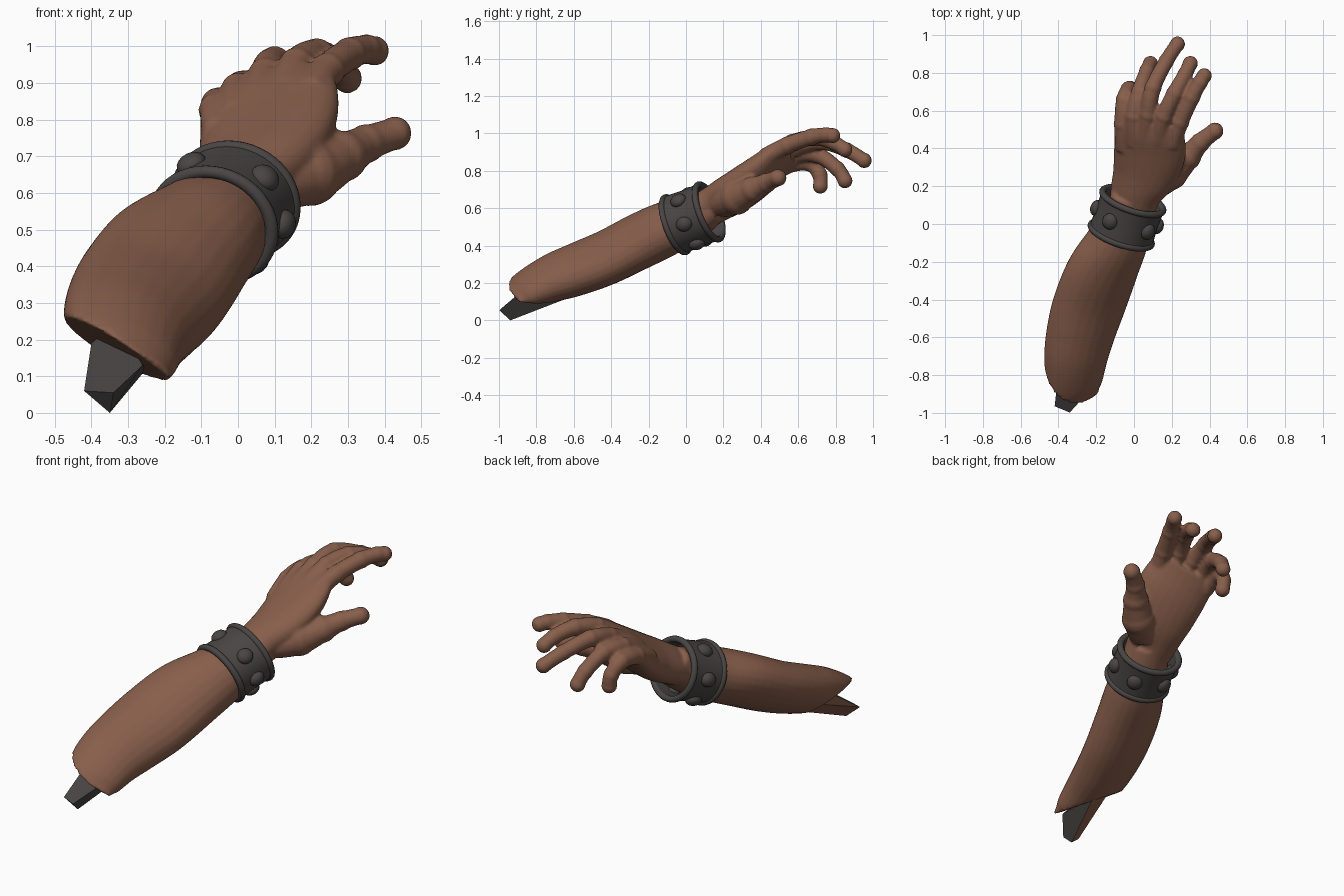
import bpy, bmesh, math
from mathutils import Vector, Matrix

cube = bpy.data.objects.get("Cube")
if cube:
    bpy.data.objects.remove(cube, do_unlink=True)


def material(name, rgb):
    m = bpy.data.materials.new(name)
    m.use_nodes = True
    m.diffuse_color = (*rgb, 1)
    bsdf = m.node_tree.nodes["Principled BSDF"]
    bsdf.inputs["Base Color"].default_value = (*rgb, 1)
    bsdf.inputs["Roughness"].default_value = 0.7
    return m


SKIN = material("brown skin", (0.243, 0.112, 0.07))
DARK = material("dark grey", (0.066, 0.06, 0.058))


def add_object(name, bm, *mats, smooth=True):
    bmesh.ops.recalc_face_normals(bm, faces=bm.faces)
    mesh = bpy.data.meshes.new(name)
    for f in bm.faces:
        f.smooth = smooth
    bm.to_mesh(mesh)
    bm.free()
    for m in mats:
        mesh.materials.append(m)
    ob = bpy.data.objects.new(name, mesh)
    bpy.context.collection.objects.link(ob)
    return ob


def spline(rows, steps=5):
    """Smooth path through rows of (x, y, z, half width, half height)."""
    rows = [Vector(r) for r in rows]
    out = []
    for i in range(len(rows) - 1):
        p1, p2 = rows[i], rows[i + 1]
        m1 = (p2 - rows[max(i - 1, 0)]) / 2
        m2 = (rows[min(i + 2, len(rows) - 1)] - p1) / 2
        for s in range(steps):
            t = s / steps
            out.append(p1 * (2*t**3 - 3*t**2 + 1) + m1 * (t**3 - 2*t**2 + t)
                       + p2 * (3*t**2 - 2*t**3) + m2 * (t**3 - t**2))
    return out + [rows[-1]]


def loft(bm, rows, side, sides=24):
    """Closed tube with elliptical sections, wide along the side direction."""
    pts = spline(rows)
    rings = []
    for i, p in enumerate(pts):
        nxt, prev = pts[min(i + 1, len(pts) - 1)], pts[max(i - 1, 0)]
        axis = (Vector(nxt[:3]) - Vector(prev[:3])).normalized()
        u = Vector(side)
        u = (u - axis * u.dot(axis)).normalized()
        v = axis.cross(u)
        ring = []
        for k in range(sides):
            a = math.tau * k / sides
            ring.append(bm.verts.new(Vector(p[:3]) + u * p[3] * math.cos(a) + v * p[4] * math.sin(a)))
        rings.append(ring)
    for r0, r1 in zip(rings, rings[1:]):
        for k in range(sides):
            n = (k + 1) % sides
            bm.faces.new((r0[k], r0[n], r1[n], r1[k]))
    bm.faces.new(rings[0][::-1])
    bm.faces.new(rings[-1])


def digit(bm, points, radii=(.052, .047, .045, .041, .04)):
    """Round tube with a ball at each joint and at the tip."""
    loft(bm, [(*p, r * .96, r * .96) for p, r in zip(points, radii)], (0.9, -0.2, 0.3), 16)
    for p, r in list(zip(points, radii))[1:]:
        bmesh.ops.create_uvsphere(bm, u_segments=16, v_segments=10, radius=r * 1.04,
                                  matrix=Matrix.Translation(p))


# Forearm, sliced off at a slant under the elbow
arm = bmesh.new()
loft(arm, [(-.30, -.935, .12, .125, .05), (-.315, -.86, .162, .155, .088),
           (-.308, -.72, .225, .178, .116), (-.282, -.58, .275, .195, .128),
           (-.235, -.42, .338, .208, .132), (-.17, -.25, .423, .202, .138),
           (-.092, -.1, .492, .172, .14), (-.03, .05, .56, .14, .118),
           (.005, .15, .62, .13, .092)], (.88, -.1, -.47))
bmesh.ops.bisect_plane(arm, geom=arm.verts[:] + arm.edges[:] + arm.faces[:], dist=1e-5,
                       plane_co=(-.465, -.82, .265), plane_no=(.055, .015, .0835), clear_inner=True)
bmesh.ops.holes_fill(arm, edges=[e for e in arm.edges if e.is_boundary])

# Palm and heel of the hand
loft(arm, [(-.01, .08, .58, .125, .095), (.01, .17, .63, .14, .098),
           (.055, .28, .695, .178, .10), (.083, .39, .775, .198, .09),
           (.085, .48, .848, .195, .072), (.085, .55, .895, .175, .05)], (.93, -.1, .33))

# Fingers, from the side of the thumb outwards
digit(arm, [(.20, .42, .87), (.245, .54, .935), (.305, .67, .98), (.35, .75, .992), (.372, .785, .988)])
digit(arm, [(.13, .44, .87), (.16, .57, .95), (.215, .69, .977), (.27, .79, .95), (.298, .85, .913)])
digit(arm, [(.06, .45, .85), (.075, .58, .922), (.1, .72, .955), (.17, .86, .91), (.23, .953, .855)])
digit(arm, [(0, .43, .81), (0, .57, .88), (.03, .70, .885), (.068, .81, .81), (.087, .85, .747)])
digit(arm, [(-.05, .40, .76), (-.06, .53, .825), (-.052, .655, .843), (-.03, .715, .78), (-.02, .718, .718)])

# Thumb and the muscle at its base
digit(arm, [(.09, .19, .625), (.195, .27, .655), (.285, .355, .70), (.35, .43, .735), (.428, .492, .763)],
      (.08, .088, .068, .052, .045))

# Fuse all of it into one smooth skin
arm_ob = add_object("arm", arm, SKIN)
remesh = arm_ob.modifiers.new("fuse", "REMESH")
remesh.mode = "VOXEL"
remesh.voxel_size = 0.009
remesh.use_smooth_shade = True
soften = arm_ob.modifiers.new("soften", "SMOOTH")
soften.factor = 0.5
soften.iterations = 5

# Stump: angular wedge under the elbow end
stump = bmesh.new()
for co in [(-.40, -.78, .19), (-.42, -.965, .06), (-.34, -.998, .055), (-.35, -.94, 0),
           (-.26, -.91, .13), (-.25, -.63, .12), (-.36, -.63, .19), (-.33, -.7, .25)]:
    stump.verts.new(co)
bmesh.ops.convex_hull(stump, input=stump.verts)
bmesh.ops.dissolve_limit(stump, angle_limit=0.3, verts=stump.verts, edges=stump.edges)
stump.normal_update()
for f in stump.faces:
    f.material_index = int(f.normal.x < -0.3 and f.normal.z < -0.2 and f.normal.y > -0.5)
add_object("stump", stump, DARK, SKIN, smooth=False)

# Bracelet frame: z along the wrist, x across it, y towards the underside
axis = Vector((.067, .195, .075)).normalized()
across = Vector((1, 0, 0))
across = (across - axis * across.dot(axis)).normalized()
under = axis.cross(across)
frame = Matrix((across, under, axis)).transposed().to_4x4()
frame.translation = (-.037, .033, .546)
frame = frame @ Matrix.Diagonal((0.97, 0.9, 1, 1))


def lathe(name, profile):
    bm = bmesh.new()
    verts = [bm.verts.new((r, 0, h)) for r, h in profile]
    edges = [bm.edges.new((a, b)) for a, b in zip(verts, verts[1:] + verts[:1])]
    bmesh.ops.spin(bm, geom=verts + edges, cent=(0, 0, 0), axis=(0, 0, 1),
                   angle=math.tau, steps=48, use_duplicate=False)
    bmesh.ops.remove_doubles(bm, verts=bm.verts, dist=1e-4)
    bm.transform(frame)
    return add_object(name, bm, DARK)


band = lathe("bracelet_band", [(.155, -.1), (.18, -.1), (.175, 0), (.18, .1), (.155, .1)])
for name, h in (("bracelet_rim_near", -.1), ("bracelet_rim_far", .1)):
    lathe(name, [(.173 + .019 * math.cos(math.tau * k / 12), h + .017 * math.sin(math.tau * k / 12))
                 for k in range(12)])

# Studs: flattened domes around the band
studs = bmesh.new()
for deg in (5, 60, 121, 177, 236, 313):
    spin = Matrix.Rotation(math.radians(deg), 4, "Z")
    place = frame @ spin @ Matrix.Translation((.175, 0, 0)) @ Matrix.Diagonal((.034, .044, .044, 1))
    bmesh.ops.create_uvsphere(studs, u_segments=20, v_segments=12, radius=1, matrix=place)
add_object("bracelet_studs", studs, DARK)

# Keep the edges of the band crisp
bpy.ops.object.select_all(action="DESELECT")
band.select_set(True)
bpy.context.view_layer.objects.active = band
bpy.ops.object.shade_smooth_by_angle(angle=math.radians(35))
